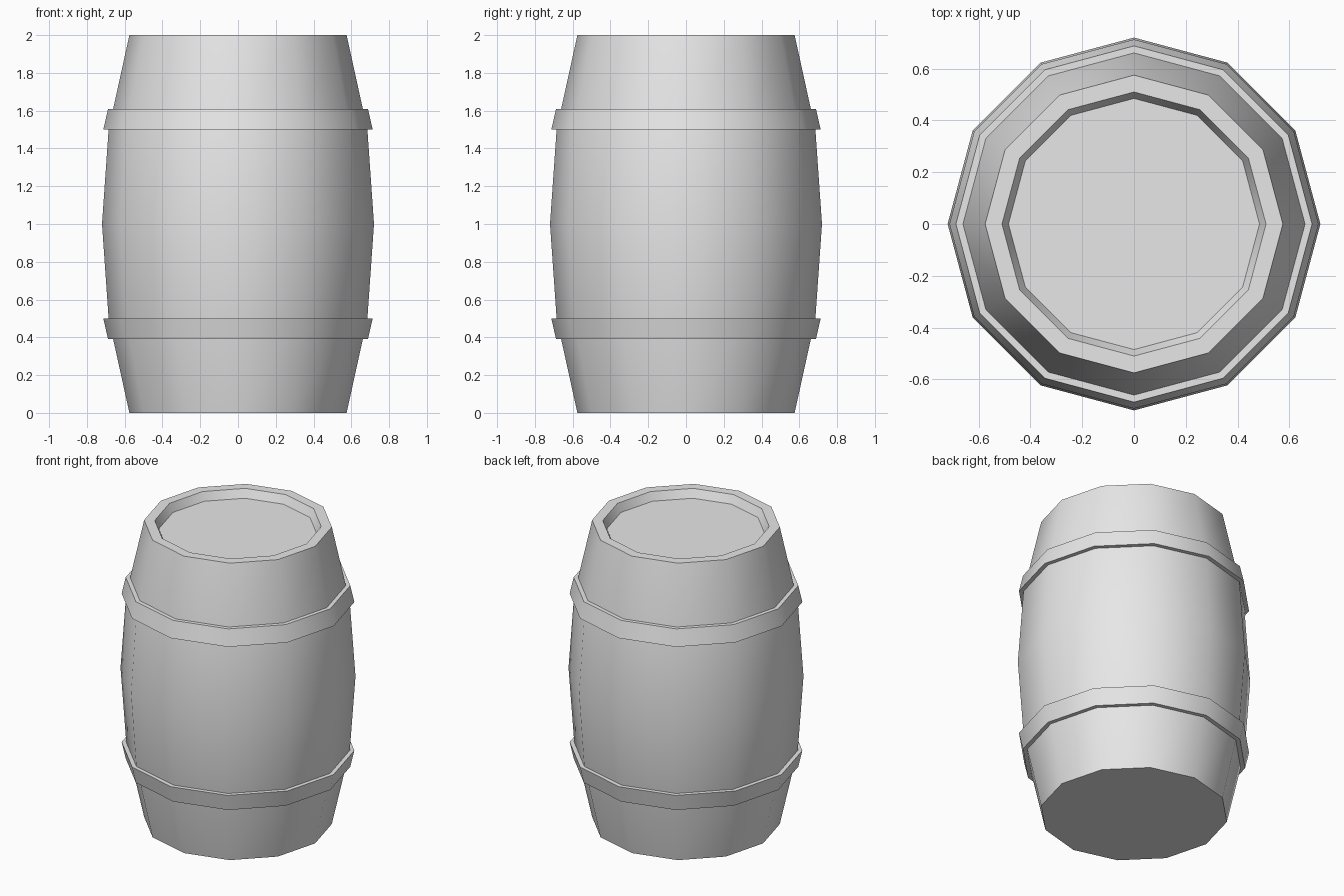
import bpy
import bmesh
from math import cos, sin, tau, radians

SIDES = 12

cube = bpy.data.objects.get("Cube")
if cube:
    bpy.data.objects.remove(cube, do_unlink=True)

grey = bpy.data.materials.new("plain_grey")
grey.use_nodes = True
grey.diffuse_color = (0.8, 0.8, 0.8, 1)
grey.node_tree.nodes["Principled BSDF"].inputs["Base Color"].default_value = grey.diffuse_color


def lathe(name, profile, closed):
    """Spin (radius, height) points round z; a closed profile makes a ring, an open one gets end caps."""
    bm = bmesh.new()
    rings = [[bm.verts.new((r * cos(tau * i / SIDES), r * sin(tau * i / SIDES), z))
              for i in range(SIDES)] for r, z in profile]
    pairs = list(zip(rings, rings[1:]))
    if closed:
        pairs.append((rings[-1], rings[0]))
    else:
        bm.faces.new(rings[0][::-1])
        bm.faces.new(rings[-1])
    for low, high in pairs:
        for i in range(SIDES):
            j = (i + 1) % SIDES
            bm.faces.new((low[i], low[j], high[j], high[i]))
    bmesh.ops.recalc_face_normals(bm, faces=bm.faces)
    mesh = bpy.data.meshes.new(name)
    bm.to_mesh(mesh)
    bm.free()
    mesh.materials.append(grey)
    obj = bpy.data.objects.new(name, mesh)
    bpy.context.collection.objects.link(obj)
    bpy.ops.object.select_all(action='DESELECT')
    obj.select_set(True)
    bpy.context.view_layer.objects.active = obj
    bpy.ops.object.shade_smooth_by_angle(angle=radians(35))
    return obj


# Bulging body with a raised rim round the sunken lid
lathe("barrel_body", [(0.575, 0), (0.685, 0.5), (0.72, 1), (0.685, 1.5),
                      (0.575, 2), (0.51, 2), (0.485, 1.945)], closed=False)

# Flared hoops, mirrored about the middle
hoop = [(0.65, 0.39), (0.688, 0.39), (0.713, 0.5), (0.675, 0.5)]
lathe("lower_hoop", hoop, closed=True)
lathe("upper_hoop", [(r, 2 - z) for r, z in hoop], closed=True)
